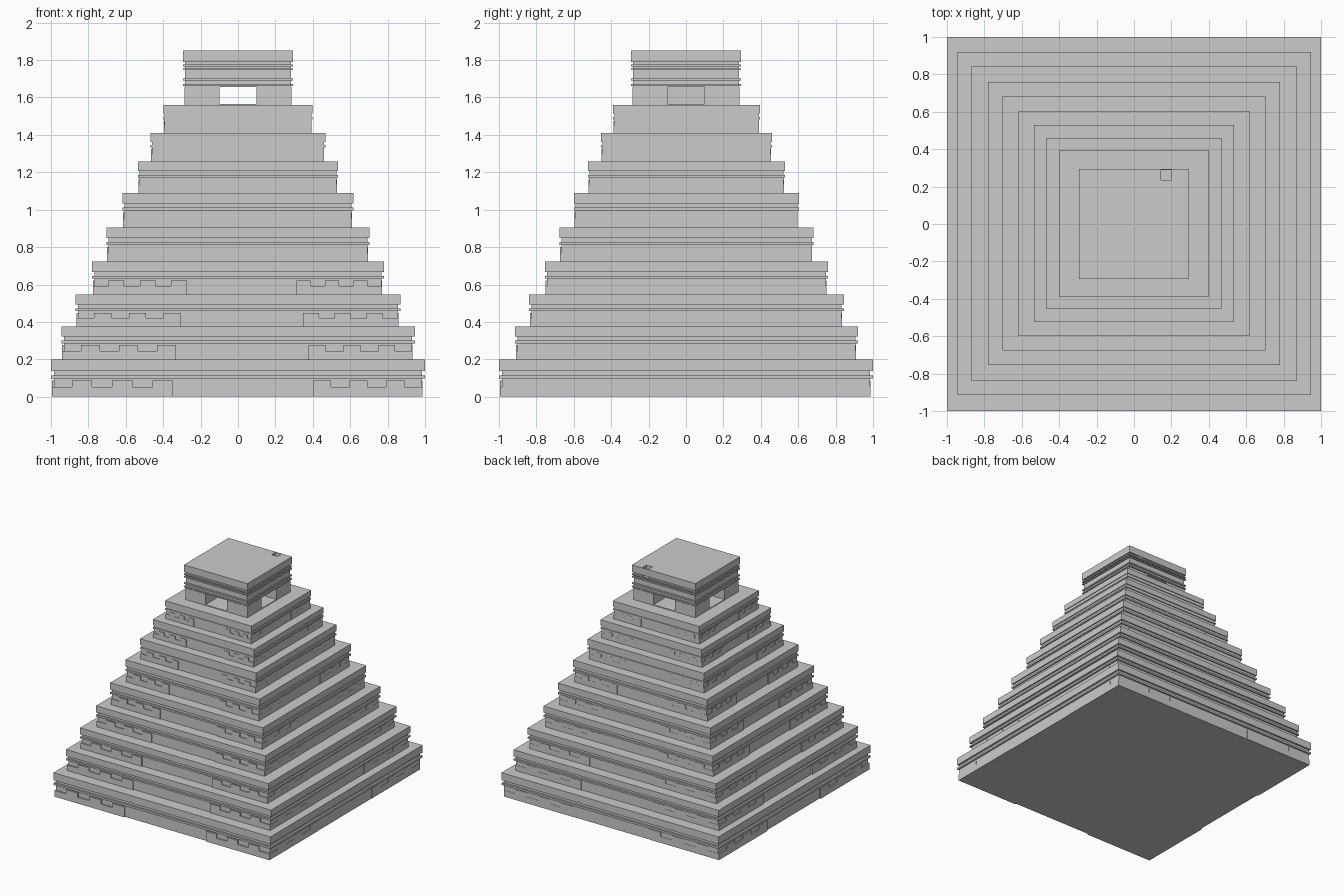
import bpy
import bmesh
from mathutils import Matrix, Vector

cube = bpy.data.objects.get("Cube")
if cube:
    bpy.data.objects.remove(cube, do_unlink=True)

stone = bpy.data.materials.new("grey_stone")
stone.use_nodes = True
GREY = (0.6, 0.6, 0.6, 1.0)
stone.diffuse_color = GREY
stone.node_tree.nodes["Principled BSDF"].inputs["Base Color"].default_value = GREY


def finish(name, bm):
    bmesh.ops.recalc_face_normals(bm, faces=bm.faces)
    mesh = bpy.data.meshes.new(name)
    bm.to_mesh(mesh)
    bm.free()
    mesh.materials.append(stone)
    obj = bpy.data.objects.new(name, mesh)
    bpy.context.scene.collection.objects.link(obj)
    return obj


def stack(name, rings, cy=0.0):
    """Closed solid through rectangular rings (half_x, half_y, z)."""
    bm = bmesh.new()
    loops = []
    for hx, hy, z in rings:
        corners = ((-hx, -hy), (hx, -hy), (hx, hy), (-hx, hy))
        loops.append([bm.verts.new((x, y + cy, z)) for x, y in corners])
    for low, high in zip(loops, loops[1:]):
        for i in range(4):
            j = (i + 1) % 4
            bm.faces.new((low[i], low[j], high[j], high[i]))
    bm.faces.new(loops[0])
    bm.faces.new(loops[-1])
    return finish(name, bm)


def box(name, lo, hi):
    lo, hi = Vector(lo), Vector(hi)
    bm = bmesh.new()
    size = Matrix.Diagonal((hi - lo).to_4d())
    bmesh.ops.create_cube(bm, size=1, matrix=Matrix.Translation((lo + hi) / 2) @ size)
    return finish(name, bm)


def ribbed(hx, hy, z0, bands, groove):
    """Rings for a wall whose bands (bottom, top) stand out by the groove depth."""
    rings = [(hx - groove, hy - groove, z0)]
    for bottom, top in bands:
        rings += [(hx - groove, hy - groove, bottom), (hx, hy, bottom), (hx, hy, top)]
        rings.append((hx - groove, hy - groove, top))
    return rings[:-1]


def stepped_panel(name, outer, inner, z0, h, to_world, depth, thick):
    """Crenellated slab, low at the outer end and high at the inner end."""
    steps = 6
    outline = [(outer, z0)]
    for i in range(steps):
        z = z0 + h * (0.26 if i % 2 == 0 else 0.43)
        for k in (i, i + 1):
            outline.append((outer + (inner - outer) * k / steps, z))
    outline.append((inner, z0))
    bm = bmesh.new()
    face = bm.faces.new([bm.verts.new(to_world(u, depth, z)) for u, z in outline])
    new = bmesh.ops.extrude_face_region(bm, geom=[face])["geom"]
    shift = Vector(to_world(0, depth - thick, 0)) - Vector(to_world(0, depth, 0))
    bmesh.ops.translate(bm, vec=shift, verts=[g for g in new if isinstance(g, bmesh.types.BMVert)])
    finish(name, bm)


# Nine terraces: half width, half depth, top height
terraces = [
    (1.0, 1.0, 0.2), (0.945, 0.917, 0.375), (0.868, 0.842, 0.547),
    (0.78, 0.757, 0.722), (0.703, 0.68, 0.905), (0.617, 0.602, 1.09),
    (0.535, 0.527, 1.258), (0.467, 0.457, 1.41), (0.398, 0.392, 1.56),
]
base = 0.0
for n, (hx, hy, top) in enumerate(terraces, 1):
    h = top - base
    groove = 0.015 * hx
    bands = [(base + 0.49 * h, base + 0.57 * h), (base + 0.69 * h, top)]
    cy = 0.003 if n > 1 else 0.0
    stack(f"terrace_{n}", ribbed(hx, hy, base, bands, groove), cy)

    # Stepped panels by the corners of each wall, prouder on front and right
    proud, slight = 0.7 * groove, 0.15 * groove
    walls = {
        "front": (hx, 0.40, lambda u, d, z: (u, cy - d, z), hy - groove + proud),
        "back": (hx, 0.35, lambda u, d, z: (u, cy + d, z), hy - groove + slight),
        "left": (hy, 0.35, lambda u, d, z: (d, cy + u, z), hx - groove + slight),
        "right": (hy, 0.35, lambda u, d, z: (-d, cy + u, z), hx - groove + proud),
    }
    for wall, (half, inner, to_world, depth) in walls.items():
        ends = ((-half + groove - proud, -0.35 * half), (half - groove + slight, inner * half))
        for side, (a, b) in zip("ab", ends):
            stepped_panel(f"{wall}_panel_{n}{side}", a, b, base, h, to_world, depth, 0.02)
    base = top

# Shrine: corner piers leave a doorway in each wall
FLOOR, LINTEL, ROOF = 1.56, 1.655, 1.85
WALL, DOOR = 0.285, 0.1
for sx in (-1, 1):
    for sy in (-1, 1):
        xs = sorted((sx * DOOR, sx * WALL))
        ys = sorted((sy * DOOR, sy * WALL))
        box("shrine_pier", (xs[0], ys[0], FLOOR), (xs[1], ys[1], LINTEL))
    xs = sorted((sx * DOOR, sx * (DOOR + 0.02)))
    box("side_door_back_wall", (xs[0], -DOOR, FLOOR), (xs[1], DOOR, LINTEL))
box("shrine_floor", (-WALL, -WALL, FLOOR - 0.01), (WALL, WALL, FLOOR + 0.006))

# Shrine upper wall with thin ribs and a flat roof
ribs = [(1.662, 1.672), (1.69, 1.702), (1.746, 1.756), (1.766, 1.776), (1.79, ROOF)]
roof = stack("shrine_roof", ribbed(0.293, 0.293, LINTEL, ribs, 0.01))

# Square roof opening
cutter = box("roof_opening_cutter", (0.145, 0.235, 1.77), (0.2, 0.288, 1.9))
cutter.hide_render = True
cutter.hide_viewport = True
cutter.display_type = 'WIRE'
cut = roof.modifiers.new("roof_opening", 'BOOLEAN')
cut.operation = 'DIFFERENCE'
cut.solver = 'EXACT'
cut.object = cutter
